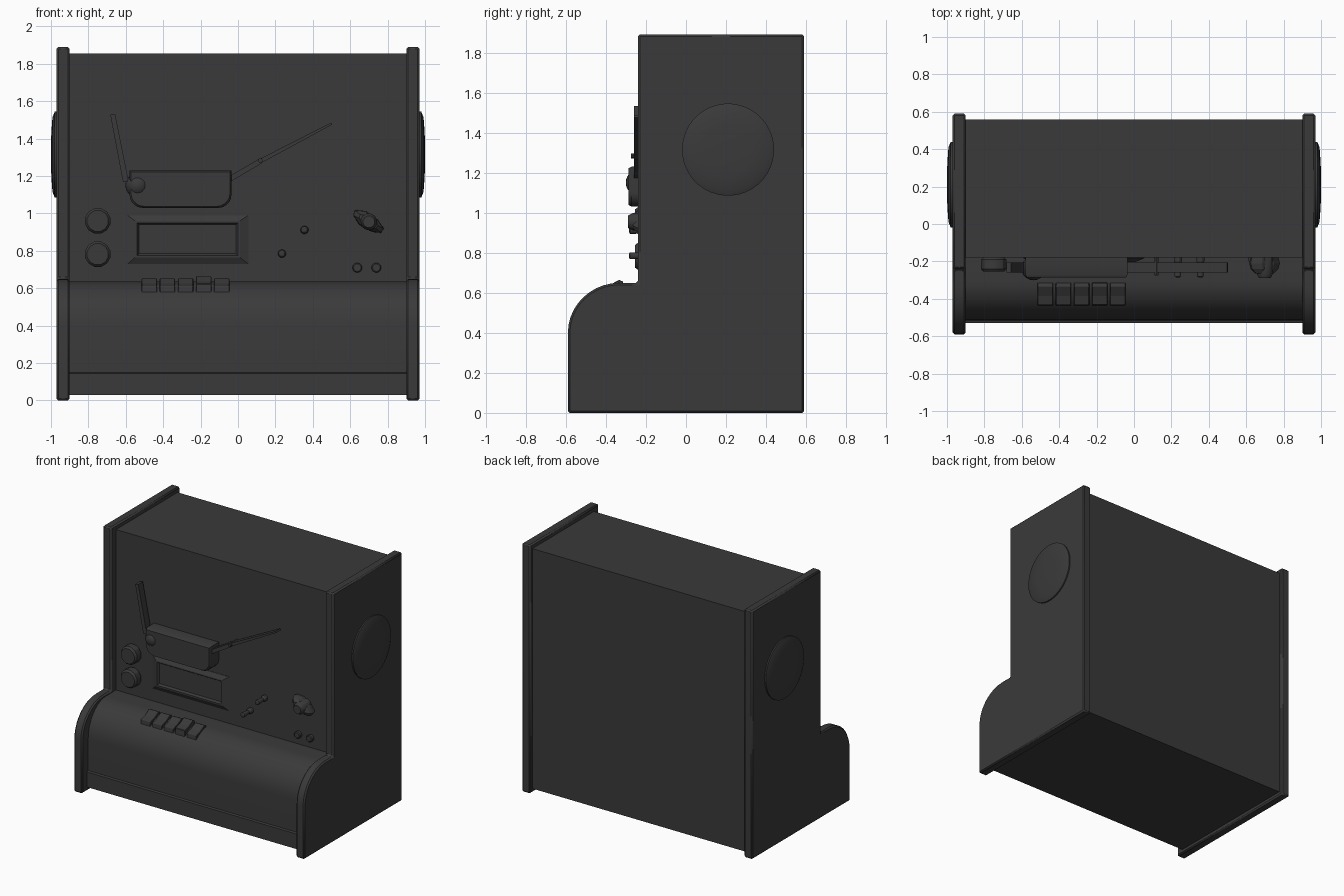
import bpy, bmesh, math
from mathutils import Vector

if "Cube" in bpy.data.objects:
    bpy.data.objects.remove(bpy.data.objects["Cube"])

mat = bpy.data.materials.new("charcoal")
mat.diffuse_color = (0.042, 0.042, 0.042, 1)
mat.use_nodes = True
mat.node_tree.nodes["Principled BSDF"].inputs["Base Color"].default_value = mat.diffuse_color


def finish(name, bm, bevel=0.0, segments=1, smooth=True):
    bmesh.ops.recalc_face_normals(bm, faces=bm.faces)
    me = bpy.data.meshes.new(name)
    bm.to_mesh(me)
    bm.free()
    ob = bpy.data.objects.new(name, me)
    bpy.context.collection.objects.link(ob)
    me.materials.append(mat)
    if bevel:
        m = ob.modifiers.new("edge", 'BEVEL')
        m.width, m.segments, m.limit_method = bevel, segments, 'ANGLE'
        m.angle_limit = math.radians(40)
    if smooth:
        bpy.ops.object.select_all(action='DESELECT')
        ob.select_set(True)
        bpy.context.view_layer.objects.active = ob
        bpy.ops.object.shade_smooth_by_angle(angle=math.radians(30))
    return ob


def prism_x(name, profile, x0, x1, **kw):
    """Extrude a (y, z) profile along x."""
    bm = bmesh.new()
    f = bm.faces.new([bm.verts.new((x0, y, z)) for y, z in profile])
    r = bmesh.ops.extrude_face_region(bm, geom=[f])
    vs = [v for v in r["geom"] if isinstance(v, bmesh.types.BMVert)]
    bmesh.ops.translate(bm, verts=vs, vec=(x1 - x0, 0, 0))
    return finish(name, bm, **kw)


def loft_y(name, rings, **kw):
    """Bridge matching (x, z) outlines given at successive y depths, capping both ends."""
    bm = bmesh.new()
    loops = [[bm.verts.new((x, y, z)) for x, z in pts] for y, pts in rings]
    for a, b in zip(loops, loops[1:]):
        for i in range(len(a)):
            j = (i + 1) % len(a)
            bm.faces.new((a[i], a[j], b[j], b[i]))
    bm.faces.new(loops[0])
    bm.faces.new(loops[-1])
    return finish(name, bm, **kw)


def circle(x, z, r, n):
    return [(x + r * math.cos((i + .5) * 2 * math.pi / n),
             z + r * math.sin((i + .5) * 2 * math.pi / n)) for i in range(n)]


def knob(name, x, z, steps, n=12):
    return loft_y(name, [(y, circle(x, z, r, n)) for y, r in steps])


def rect(x0, x1, z0, z1):
    return [(x0, z0), (x1, z0), (x1, z1), (x0, z1)]


def arc(cy, cz, ry, rz, n=10):
    return [(cy - ry * math.sin(i * math.pi / 2 / n), cz + rz * math.cos(i * math.pi / 2 / n))
            for i in range(n + 1)]


FRONT = -0.18

# main body with rounded lower apron and kick plate
body = [(0.56, 0.03), (0.56, 1.855), (FRONT, 1.855), (FRONT, 0.635)]
body += arc(-0.30, 0.39, 0.215, 0.245) + [(-0.515, 0.15), (-0.53, 0.145), (-0.53, 0.03)]
prism_x("cabinet_body", body, -0.905, 0.905)

# side panels and domed side speakers
side = [(0.59, 0), (0.59, 1.89), (-0.24, 1.89), (-0.24, 0.65)]
side += arc(-0.33, 0.40, 0.26, 0.25) + [(-0.59, 0)]
for tag, s in (("left", -1), ("right", 1)):
    prism_x(tag + "_side_panel", side, s * 0.9, s * 0.97, bevel=0.01)
    bm = bmesh.new()
    prev = None
    for x, r in ((0.965, 0.23), (0.98, 0.23), (0.992, 0.20), (0.998, 0.12), (1.0, 0.04)):
        ring = [bm.verts.new((s * x, 0.21 + a, 1.315 + b)) for a, b in circle(0, 0, r, 40)]
        if prev:
            for i in range(40):
                j = (i + 1) % 40
                bm.faces.new((prev[i], prev[j], ring[j], ring[i]))
        else:
            bm.faces.new(ring)
        prev = ring
    bm.faces.new(prev)
    finish(tag + "_speaker", bm)

# low bezel with recessed display
ox, oz, ix, iz = (-0.59, 0.055), (0.73, 0.99), (-0.54, 0.0), (0.775, 0.95)
loft_y("display_bezel", [
    (FRONT + 0.005, rect(*ox, *oz)), (FRONT - 0.003, rect(*ox, *oz)),
    (FRONT - 0.022, rect(ix[0] - .01, ix[1] + .01, iz[0] - .01, iz[1] + .01)),
    (FRONT - 0.022, rect(*ix, *iz)),
    (FRONT - 0.006, rect(ix[0] + .01, ix[1] - .01, iz[0] + .01, iz[1] - .01))], smooth=False)

# projecting housing with rounded lower corners
def housing(d):
    x0, x1, z0, z1, r = -0.58 + d, -0.035 - d, 1.03 + d, 1.23 - d, 0.07
    pts = [(x0, z1)]
    for cx, a0 in ((x0 + r, 180), (x1 - r, 270)):
        for k in range(6):
            a = math.radians(a0 + 18 * k)
            pts.append((cx + r * math.cos(a), z0 + r + r * math.sin(a)))
    return pts + [(x1, z1)]

loft_y("projecting_housing", [(FRONT + .005, housing(0)), (-0.272, housing(0)), (-0.286, housing(0.008))])

# dome at the left end of the housing
bm = bmesh.new()
bmesh.ops.create_uvsphere(bm, u_segments=20, v_segments=12, radius=0.065)
bmesh.ops.translate(bm, verts=bm.verts, vec=(-0.537, -0.236, 1.15))
finish("housing_dome", bm)

# thin tapered arms and the small pivot
def arm(name, a, b, wa, wb):
    a, b = Vector(a), Vector(b)
    n = Vector((-(b - a).y, (b - a).x)).normalized()
    pts = [tuple(a + n * wa), tuple(a - n * wa), tuple(b - n * wb), tuple(b + n * wb)]
    loft_y(name, [(-0.205, pts), (-0.26, pts)], smooth=False)

arm("left_arm", (-0.60, 1.17), (-0.67, 1.53), 0.015, 0.013)
arm("right_arm_base", (-0.05, 1.18), (0.12, 1.28), 0.014, 0.014)
arm("right_arm", (0.10, 1.27), (0.50, 1.48), 0.012, 0.006)
knob("arm_pivot", 0.12, 1.283, [(FRONT + .005, 0.012), (-0.275, 0.012)], 10)

# two large faceted knobs
for i, z in enumerate((0.96, 0.782)):
    knob(f"large_knob_{i + 1}", -0.75, z,
         [(FRONT + .005, 0.055), (-0.19, 0.07), (-0.24, 0.07), (-0.255, 0.058)])

# small levers and push buttons
for i, (x, z) in enumerate(((0.235, 0.785), (0.355, 0.912))):
    knob(f"small_lever_{i + 1}", x, z,
         [(FRONT + .005, 0.022), (-0.2, 0.022), (-0.215, 0.013), (-0.25, 0.018), (-0.28, 0.018), (-0.285, 0.01)])
for i, x in enumerate((0.638, 0.74)):
    knob(f"push_button_{i + 1}", x, 0.71, [(FRONT + .005, 0.026), (-0.2, 0.026), (-0.205, 0.02)], 16)

# selector dial: tilted pointed grip with a round hub
def grip(k):
    c, s = math.cos(math.radians(-33)), math.sin(math.radians(-33))
    base = [(-.095, .012), (-.085, -.018), (-.03, -.042), (.05, -.035), (.09, -.014),
            (.09, .014), (.04, .035), (-.04, .04)]
    return [(0.697 + k * (c * x - s * z), 0.957 + k * (s * x + c * z)) for x, z in base]

loft_y("selector_grip", [(FRONT + .005, grip(0.9)), (-0.21, grip(1)), (-0.24, grip(0.9)), (-0.265, grip(0.6))], smooth=False)
knob("selector_hub", 0.70, 0.955, [(FRONT, 0.045), (-0.265, 0.045), (-0.29, 0.032)])

# row of five piano keys on the apron, the fourth one raised
for i in range(5):
    x = -0.515 + 0.0965 * i
    up = 0.012 if i == 3 else 0
    prof = [(-0.31, 0.58), (-0.315, 0.645 + up), (-0.335, 0.652 + up), (-0.385, 0.625 + up),
            (-0.432, 0.612 + up), (-0.438, 0.55)]
    prism_x(f"piano_key_{i + 1}", prof, x, x + 0.083, bevel=0.003, smooth=False)
